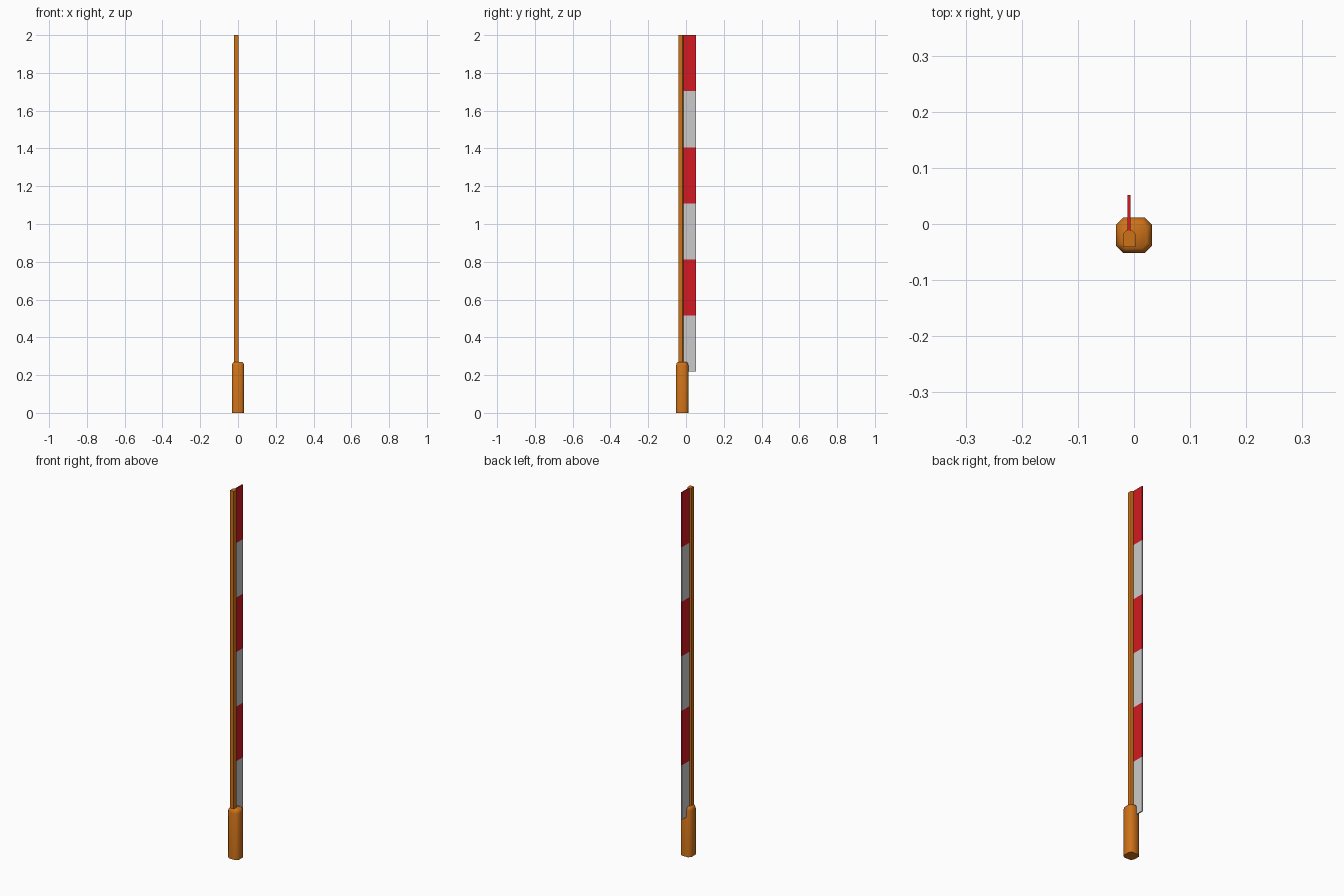
import bpy, bmesh

if "Cube" in bpy.data.objects:
    bpy.data.objects.remove(bpy.data.objects["Cube"])

def material(name, rgb):
    m = bpy.data.materials.new(name)
    m.diffuse_color = (*rgb, 1)
    m.use_nodes = True
    m.node_tree.nodes["Principled BSDF"].inputs["Base Color"].default_value = m.diffuse_color
    return m

wood = material("orange", (0.62, 0.17, 0.01))
red = material("red", (0.65, 0.01, 0.015))

def loft(name, rings, mat=None, smooth=False):
    """Closed solid through a stack of matching (x, y, z) rings."""
    bm = bmesh.new()
    loops = [[bm.verts.new(p) for p in ring] for ring in rings]
    for a, b in zip(loops, loops[1:]):
        for i in range(len(a)):
            j = (i + 1) % len(a)
            bm.faces.new((a[i], a[j], b[j], b[i]))
    bm.faces.new(loops[0][::-1])
    bm.faces.new(loops[-1])
    bmesh.ops.recalc_face_normals(bm, faces=bm.faces)
    me = bpy.data.meshes.new(name)
    bm.to_mesh(me)
    bm.free()
    ob = bpy.data.objects.new(name, me)
    bpy.context.collection.objects.link(ob)
    if mat:
        me.materials.append(mat)
    if smooth:
        bpy.context.view_layer.objects.active = ob
        ob.select_set(True)
        bpy.ops.object.shade_smooth_by_angle(angle=0.87)
        ob.select_set(False)
    return ob

def octagon(r, c, z, cy=-0.02):
    """Chamfered square of half-width r and chamfer c."""
    k = r - c
    pts = [(r, -k), (r, k), (k, r), (-k, r), (-r, k), (-r, -k), (-k, -r), (k, -r)]
    return [(x, y + cy, z) for x, y in pts]

# handle: chamfered square grip with a bevelled top
loft("handle", [octagon(0.032, 0.013, 0), octagon(0.032, 0.013, 0.252),
                octagon(0.029, 0.012, 0.264), octagon(0.023, 0.009, 0.27)], wood, True)

# spine: long rod, rounded on the side that holds the panel
profile = [(-0.02, -0.041), (0.003, -0.041), (0.003, -0.018),
           (-0.003, -0.012), (-0.014, -0.012), (-0.02, -0.018)]
loft("spine", [[(x, y, z) for x, y in profile] for z in (0.22, 2.0)], wood)

# panel: thin strip in alternating plain and red bands
Z0, BANDS = 0.218, 6
step = (2.0 - Z0) / BANDS
strip = [(-0.012, -0.018), (-0.006, -0.018), (-0.006, 0.052), (-0.012, 0.052)]
for i in range(BANDS):
    loft(f"panel_band_{i + 1}",
         [[(x, y, Z0 + step * k) for x, y in strip] for k in (i, i + 1)],
         red if i % 2 else None)
